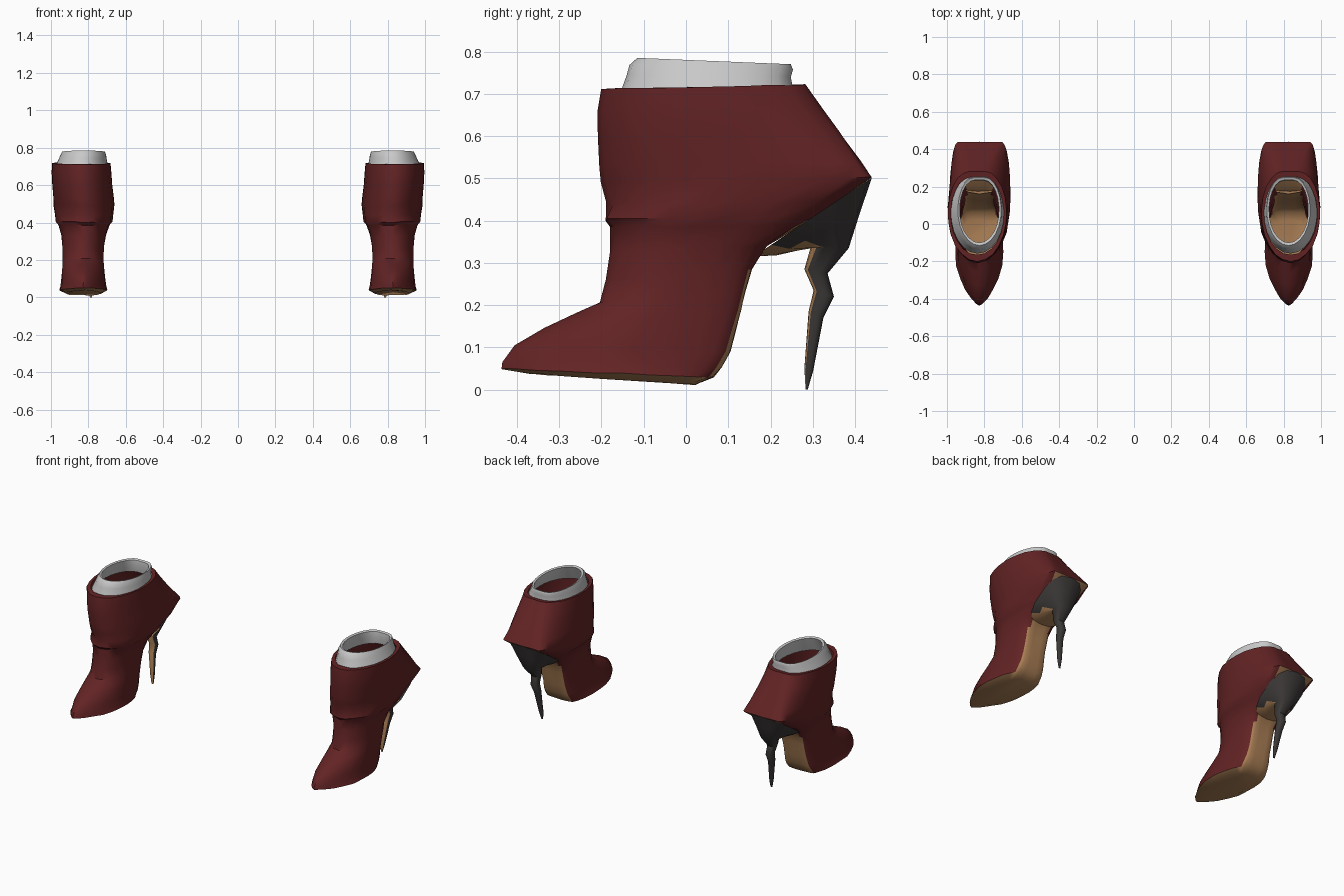
import bpy, bmesh, math, random

random.seed(4)


def mat(name, rgb):
    m = bpy.data.materials.new(name)
    m.diffuse_color = (*rgb, 1)
    return m


RED = mat("dark red leather", (0.125, 0.017, 0.018))
TAN = mat("tan sole", (0.42, 0.22, 0.095))
GREY = mat("light grey lining", (0.58, 0.58, 0.58))
BLACK = mat("charcoal heel", (0.045, 0.04, 0.039))

K, BACK = 11, 4          # samples along each side, segments across the back


def foot_ring(yf, zf, yb, zb, xc, w, wb, toe):
    """Section with a pointed (toe=1) or round (toe=0) front and a squared back."""
    m = 0.52
    a, b = 2 - 0.5 * toe, 0.5 + 0.2 * toe
    side = []
    for k in range(1, K + 1):
        s = 0.5 - 0.5 * math.cos(math.pi * k / K)
        if s < m:
            h = w * (1 - (1 - s / m) ** a) ** b
        else:
            v = (s - m) / (1 - m)
            h = wb + (w - wb) * math.sqrt(max(0, 1 - v * v))
        side.append((h, yf + (yb - yf) * s, zf + (zb - zf) * s))
    back = [(wb * (1 - 2 * i / BACK), yb, zb) for i in range(1, BACK)]
    pts = [(0, yf, zf)] + side + back + [(-x, y, z) for x, y, z in reversed(side)]
    return [(x + xc, y, z) for x, y, z in pts]


def oval_ring(yf, zf, yb, zb, xc, w, n=14, power=0.75):
    """Tilted rounded section for the heel."""
    pts = []
    for i in range(n):
        t = 2 * math.pi * i / n
        c, s = math.cos(t), math.sin(t)
        u = 0.5 - 0.5 * math.copysign(abs(c) ** power, c)
        x = w * math.copysign(abs(s) ** power, s)
        pts.append((xc + x, yf + (yb - yf) * u, zf + (zb - zf) * u))
    return pts


def loft(name, rings, sign, mats, rule, cap_start=False, cap_end=False, close=False):
    """Skin the rings; rule(row, column, normal) picks each face's material."""
    bm = bmesh.new()
    vs = [[bm.verts.new((sign * x, y, z)) for x, y, z in r] for r in rings]
    n = len(rings[0])
    tags = {}
    for i in range(len(vs) if close else len(vs) - 1):
        p, q = vs[i], vs[(i + 1) % len(vs)]
        for j in range(n):
            f = bm.faces.new((p[j], p[(j + 1) % n], q[(j + 1) % n], q[j]))
            tags[f] = (i, j)
    if cap_start:
        tags[bm.faces.new(vs[0])] = (-1, 0)
    if cap_end:
        tags[bm.faces.new(vs[-1])] = (len(vs), 0)
    bmesh.ops.recalc_face_normals(bm, faces=bm.faces[:])
    bm.normal_update()
    for f, (i, j) in tags.items():
        f.material_index = rule(i, j, f.normal)
    me = bpy.data.meshes.new(name)
    bm.to_mesh(me)
    bm.free()
    for m in mats:
        me.materials.append(m)
    ob = bpy.data.objects.new(name, me)
    bpy.context.collection.objects.link(ob)
    bpy.ops.object.select_all(action='DESELECT')
    ob.select_set(True)
    bpy.context.view_layer.objects.active = ob
    bpy.ops.object.shade_smooth_by_angle(angle=math.radians(42))


# front y, front z, back y, back z, centre x, half width, back half width, toe
UPPER = [
    (-0.37, 0.038, 0.02, 0.012, 0.826, 0.095, 0.05, 1),
    (-0.438, 0.05, 0.065, 0.030, 0.827, 0.130, 0.07, 1),
    (-0.435, 0.066, 0.085, 0.055, 0.827, 0.122, 0.07, 1),
    (-0.405, 0.105, 0.105, 0.09, 0.827, 0.118, 0.065, 0.7),
    (-0.335, 0.145, 0.118, 0.14, 0.828, 0.114, 0.06, 0.4),
    (-0.26, 0.18, 0.130, 0.19, 0.828, 0.111, 0.06, 0.2),
    (-0.205, 0.207, 0.140, 0.235, 0.828, 0.110, 0.06, 0),
    (-0.19, 0.26, 0.155, 0.285, 0.828, 0.112, 0.06, 0),
    (-0.18, 0.325, 0.19, 0.34, 0.826, 0.120, 0.07, 0),
    (-0.176, 0.385, 0.27, 0.39, 0.823, 0.140, 0.085, 0),
    (-0.194, 0.40, 0.31, 0.415, 0.821, 0.152, 0.09, 0),
    (-0.186, 0.44, 0.36, 0.447, 0.820, 0.157, 0.1, 0),
    (-0.201, 0.49, 0.438, 0.502, 0.823, 0.163, 0.12, 0),
    (-0.206, 0.53, 0.412, 0.54, 0.826, 0.162, 0.10, 0),
    (-0.208, 0.60, 0.362, 0.61, 0.833, 0.161, 0.075, 0),
    (-0.208, 0.66, 0.322, 0.665, 0.836, 0.160, 0.055, 0),
    (-0.200, 0.712, 0.282, 0.722, 0.838, 0.157, 0.04, 0),
    (-0.165, 0.712, 0.25, 0.718, 0.838, 0.142, 0.035, 0),
]
# padded lining: outside, rolled lip, inside
COLLAR = [
    (-0.158, 0.695, 0.255, 0.70, 0.836, 0.143, 0.03, 0),
    (-0.140, 0.745, 0.248, 0.74, 0.830, 0.128, 0.03, 0),
    (-0.134, 0.768, 0.253, 0.757, 0.827, 0.122, 0.03, 0),
    (-0.115, 0.785, 0.248, 0.77, 0.826, 0.116, 0.03, 0),
    (-0.100, 0.780, 0.235, 0.765, 0.827, 0.105, 0.025, 0),
    (-0.120, 0.735, 0.232, 0.735, 0.830, 0.112, 0.025, 0),
    (-0.140, 0.690, 0.240, 0.69, 0.834, 0.128, 0.025, 0),
]
# front y, front z, back y, back z, centre x, half width
HEEL = [
    (0.160, 0.315, 0.440, 0.502, 0.825, 0.120),
    (0.215, 0.318, 0.412, 0.42, 0.822, 0.088),
    (0.295, 0.337, 0.385, 0.335, 0.815, 0.050),
    (0.280, 0.285, 0.335, 0.275, 0.810, 0.028),
    (0.302, 0.235, 0.350, 0.22, 0.806, 0.024),
    (0.290, 0.185, 0.325, 0.17, 0.803, 0.020),
    (0.280, 0.050, 0.301, 0.045, 0.790, 0.012),
    (0.283, 0.000, 0.288, 0.00, 0.786, 0.006),
]


def upper_rule(i, j, n):
    if i <= 0:                                   # underside and sole edge
        return 1
    if i <= 6 and K - 1 <= j <= K + BACK:        # arch
        return 1
    if i <= 11 and K <= j < K + BACK:            # seat of the insole
        return 1
    return 0


def heel_rule(i, j, n):
    return 1 if n.y < -0.5 or n.z < -0.8 else 0


# creased leather: small jitter, stronger around the ankle fold
upper_rings = []
for i, row in enumerate(UPPER):
    amp = 0.005 if 9 <= i <= 11 else 0.0015
    upper_rings.append([tuple(c + random.uniform(-amp, amp) for c in p)
                        for p in foot_ring(*row)])

for side, sign in (("right", 1), ("left", -1)):
    loft(side + "_boot_upper", upper_rings, sign, [RED, TAN], upper_rule, cap_start=True)
    loft(side + "_collar", [foot_ring(*r) for r in COLLAR], sign, [GREY],
         lambda i, j, n: 0, close=True)
    loft(side + "_heel", [oval_ring(*r) for r in HEEL], sign, [BLACK, TAN],
         heel_rule, cap_end=True)
